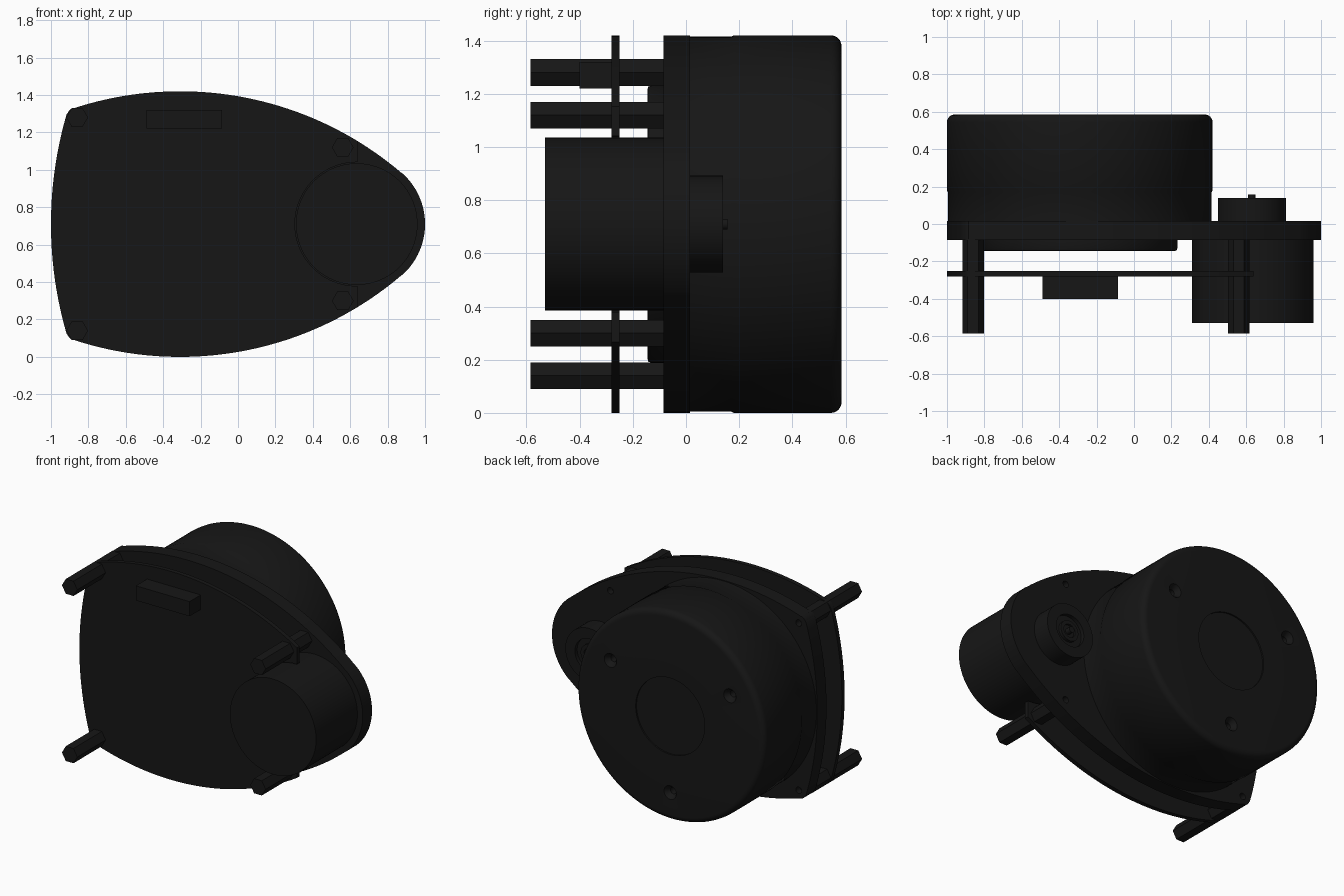
import bpy, bmesh, math
from math import sin, cos, radians, atan2, sqrt

if "Cube" in bpy.data.objects:
    bpy.data.objects.remove(bpy.data.objects["Cube"])

MID = 0.71            # height of the symmetry axis
DRUM = (-0.29, MID)   # drum centre (x, z)
MOTOR = (0.635, MID)  # motor centre (x, z)
POSTS = [(-0.86, 1.28), (-0.86, 0.14), (0.56, 1.12), (0.56, 0.30)]

black = bpy.data.materials.new("black")
black.diffuse_color = (0.008, 0.008, 0.008, 1)
black.use_nodes = True
black.node_tree.nodes["Principled BSDF"].inputs["Base Color"].default_value = black.diffuse_color


def finish(name, bm, smooth=True):
    bmesh.ops.recalc_face_normals(bm, faces=bm.faces)
    me = bpy.data.meshes.new(name)
    bm.to_mesh(me)
    bm.free()
    ob = bpy.data.objects.new(name, me)
    bpy.context.collection.objects.link(ob)
    me.materials.append(black)
    if smooth:
        shade(ob)
    return ob


def shade(ob):
    bpy.ops.object.select_all(action='DESELECT')
    ob.select_set(True)
    bpy.context.view_layer.objects.active = ob
    bpy.ops.object.shade_smooth_by_angle(angle=radians(30))


def lathe(name, centre, profile, n=96, smooth=True):
    """Closed solid turned about a y-parallel axis; profile is (radius, y)."""
    bm = bmesh.new()
    rings = []
    for r, y in profile:
        rings.append([bm.verts.new((centre[0] + r * cos(2 * math.pi * i / n), y,
                                    centre[1] + r * sin(2 * math.pi * i / n))) for i in range(n)])
    for a, b in zip(rings, rings[1:]):
        for i in range(n):
            j = (i + 1) % n
            bm.faces.new((a[i], a[j], b[j], b[i]))
    bm.faces.new(rings[0])
    bm.faces.new(rings[-1])
    return finish(name, bm, smooth)


def extrude(name, outline, y0, y1):
    bm = bmesh.new()
    front = [bm.verts.new((x, y0, z)) for x, z in outline]
    back = [bm.verts.new((x, y1, z)) for x, z in outline]
    bm.faces.new(front)
    bm.faces.new(back)
    n = len(outline)
    for i in range(n):
        j = (i + 1) % n
        bm.faces.new((front[i], front[j], back[j], back[i]))
    return finish(name, bm)


def arc(cx, cz, r, a0, a1, n):
    return [(cx + r * cos(a0 + (a1 - a0) * i / n), cz + r * sin(a0 + (a1 - a0) * i / n))
            for i in range(n + 1)]


def cut(ob, cutters):
    for c in cutters:
        c.hide_render = True
        m = ob.modifiers.new("hole", 'BOOLEAN')
        m.object = c
        m.operation = 'DIFFERENCE'
        m.solver = 'EXACT'
        bpy.context.view_layer.objects.active = ob
        bpy.ops.object.modifier_apply(modifier=m.name)
        bpy.data.objects.remove(c)
    shade(ob)


def upper_half(start):
    """Shared outline from the top arc round to the left tip."""
    px, pz = POSTS[0]
    corner_a = atan2(pz + 0.405, px + 0.31)
    corner_b = atan2(pz - MID, px - 1.1)
    pts = arc(-0.31, -0.405, 1.825, start, corner_a, 40)
    pts += arc(px, pz, 0.056, corner_a, corner_b, 8)[1:-1]
    pts += arc(1.1, MID, 2.1, corner_b, math.pi, 12)
    return pts


def mirrored(pts):
    return [(x, 2 * MID - z) for x, z in reversed(pts)]


# base plate: wide arcs blending into a round nose
tangent = atan2(1.115, 0.945)
half = arc(*MOTOR, 0.365, 0, tangent, 20)[:-1] + upper_half(tangent)
plate = extrude("base_plate", half + mirrored(half)[1:-1], -0.085, 0.015)
cut(plate, [lathe("cutter", p, [(0.022, -0.03), (0.022, 0.05)], 24) for p in POSTS])

# circuit board: same outline, cut away around the motor
half = upper_half(atan2(sqrt(1.825 ** 2 - 0.95 ** 2), 0.95))
notch = arc(*MOTOR, 0.331, -math.pi / 2, -3 * math.pi / 2, 40)
notch = [(0.64, notch[0][1])] + notch + [(0.64, notch[-1][1])]
extrude("circuit_board", half + mirrored(half)[1:] + notch, -0.28, -0.25)

# main drum with rounded rear rim and a shallow recess in the middle
rim = [(0.67 + 0.04 * cos(a), 0.545 + 0.04 * sin(a)) for a in [radians(15 * i) for i in range(7)]]
drum = lathe("drum", DRUM, [(0.705, 0.01), (0.705, 0.17), (0.71, 0.18)] + rim
             + [(0.26, 0.585), (0.26, 0.575)], 128)
holes = []
for deg in (30, 150, 270):
    c = (DRUM[0] + 0.52 * cos(radians(deg)), DRUM[1] + 0.52 * sin(radians(deg)))
    holes.append(lathe("cutter", c, [(0.022, 0.50), (0.022, 0.55), (0.05, 0.59), (0.05, 0.60)], 32))
cut(drum, holes)

# raised disc on the front of the plate
lathe("front_disc", DRUM, [(0.505, -0.145), (0.517, -0.142), (0.522, -0.13), (0.522, -0.08)])

# motor can, and its pulley with stepped recess and shaft tip
lathe("motor", MOTOR, [(0.325, -0.53), (0.325, -0.08)])
lathe("pulley", (0.63, MID), [(0.182, 0.01), (0.182, 0.14), (0.11, 0.14), (0.11, 0.115),
                              (0.07, 0.115), (0.07, 0.135), (0.045, 0.135), (0.045, 0.12),
                              (0.02, 0.12), (0.02, 0.157)], 64)

# hexagonal standoff posts
for p in POSTS:
    lathe("standoff_post", p, [(0.058, -0.585), (0.058, -0.08)], 6, smooth=False)

# connector block on the board
extrude("connector", [(-0.49, 1.22), (-0.085, 1.22), (-0.085, 1.32), (-0.49, 1.32)], -0.40, -0.275)
